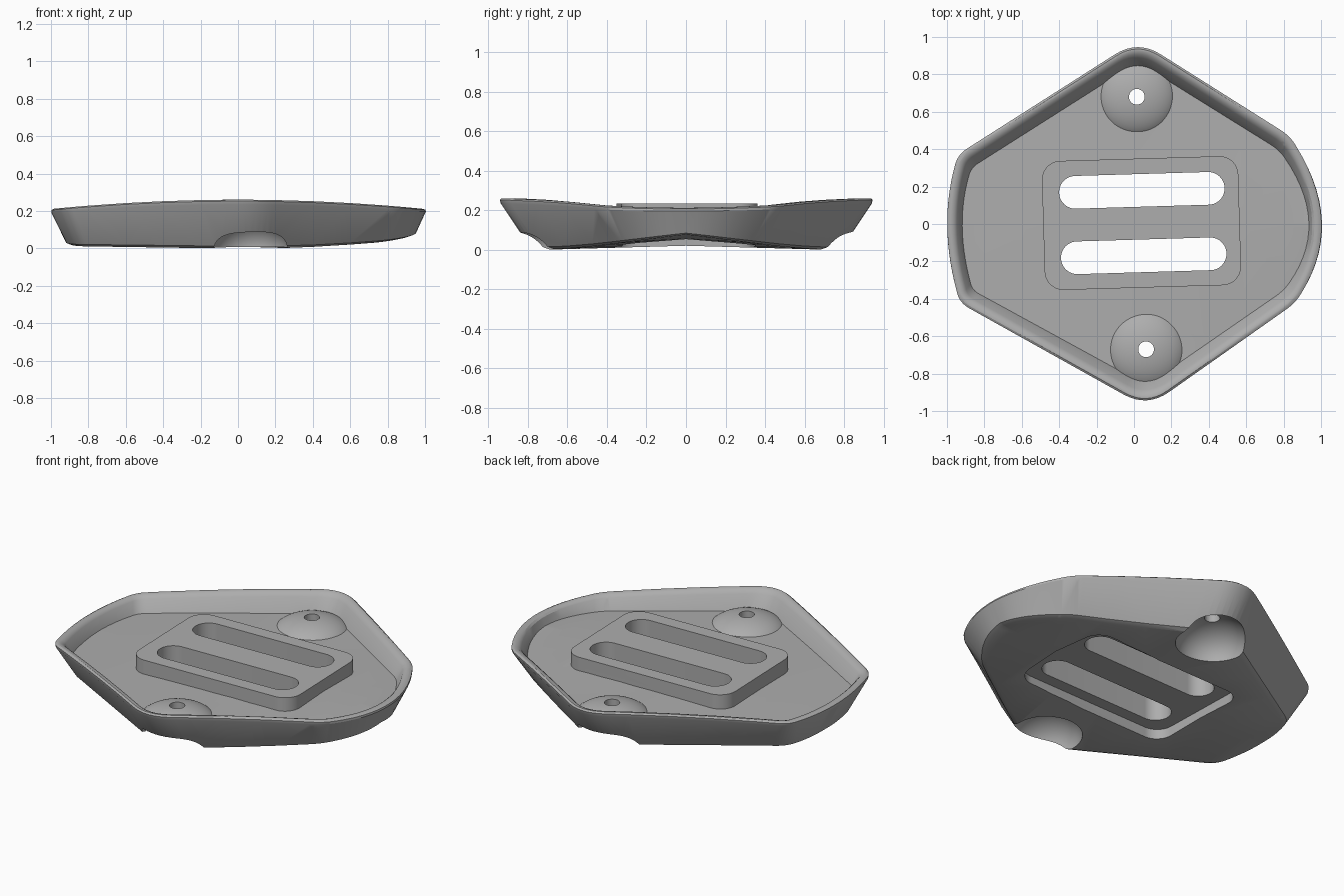
import bpy, bmesh, math
from mathutils import Vector, Matrix

cube = bpy.data.objects.get("Cube")
if cube:
    bpy.data.objects.remove(cube, do_unlink=True)

grey = bpy.data.materials.new("satin grey")
grey.use_nodes = True
grey.diffuse_color = (0.42, 0.42, 0.42, 1)
grey.node_tree.nodes["Principled BSDF"].inputs["Base Color"].default_value = (0.42, 0.42, 0.42, 1)

# Outline controls, anticlockwise: corners with a rounding cut; cut 0 marks a bowed side
CUTS = [0.06, 0, 0.06, 0.15, 0.06, 0, 0.06, 0.15]
RIM = [(.87, -.43), (1.135, 0), (.84, .48), (.02, .998),
       (-.95, .38), (-1.055, 0), (-.94, -.43), (.07, -.995)]
BASE = [(.79, -.34), (1.08, 0), (.77, .37), (.02, .825),
        (-.86, .27), (-.95, 0), (-.86, -.33), (.07, -.82)]


def bezier(a, b, c, n):
    return [a * (1 - t) ** 2 + b * 2 * t * (1 - t) + c * t * t
            for t in (i / n for i in range(n + 1))]


def outline(controls):
    p = [Vector(c) for c in controls]
    n, pts = len(p), []

    def toward(i, j):
        return p[i] + (p[j] - p[i]).normalized() * CUTS[i]
    for i in range(n):
        a, b = (i - 1) % n, (i + 1) % n
        if CUTS[i]:
            pts += bezier(toward(i, a), p[i], toward(i, b), 8)
        else:
            pts += bezier(toward(a, i), p[i], toward(b, i), 14)[1:-1]
    return pts


RIM_RING, BASE_RING = outline(RIM), outline(BASE)


def ring(h, inset):
    """Outline at relative height h, moved inward by inset."""
    k = min(h, 1)
    pts = [b.lerp(r, k) for r, b in zip(RIM_RING, BASE_RING)]
    n, out = len(pts), []
    for i, q in enumerate(pts):
        d = (pts[(i + 1) % n] - pts[i - 1]).normalized()
        out.append(q + Vector((-d.y, d.x)) * inset)
    return out


def underside(x, y):
    lift = 0.02 + 0.06 * max(0, x)
    return lift * max(0, 1 - abs(y) / 0.7)


def finish(name, bm):
    bmesh.ops.recalc_face_normals(bm, faces=bm.faces)
    mesh = bpy.data.meshes.new(name)
    bm.to_mesh(mesh)
    bm.free()
    mesh.materials.append(grey)
    ob = bpy.data.objects.new(name, mesh)
    bpy.context.collection.objects.link(ob)
    return ob


def loft(name, levels):
    """Closed solid through rings, then bent to the creased floor and arched rim."""
    bm = bmesh.new()
    rings = [[bm.verts.new((q.x, q.y, h)) for q in ring(h, inset)] for h, inset in levels]
    n = len(rings[0])
    for lo, hi in zip(rings, rings[1:]):
        for i in range(n):
            j = (i + 1) % n
            bm.faces.new((lo[i], lo[j], hi[j], hi[i]))
    bm.faces.new(rings[0][::-1])
    bm.faces.new(rings[-1])
    planes = [((0, 0, 0), (0, 1, 0))] + [((i / 5, 0, 0), (1, 0, 0)) for i in range(-4, 5)]
    for co, no in planes:
        bmesh.ops.bisect_plane(bm, geom=bm.verts[:] + bm.edges[:] + bm.faces[:],
                               dist=1e-5, plane_co=co, plane_no=no)
    for v in bm.verts:
        low = underside(v.co.x, v.co.y)
        high = 0.26 - 0.05 * v.co.x ** 2
        v.co.z = low + (high - low) * v.co.z
    bmesh.ops.triangulate(bm, faces=bm.faces)
    return finish(name, bm)


def slab(name, centre, size, radius, z0, z1):
    """Upright prism with rounded corners, turned slightly."""
    bm = bmesh.new()
    pts = []
    for k, (sx, sy) in enumerate([(1, 1), (-1, 1), (-1, -1), (1, -1)]):
        for i in range(13):
            a = math.pi / 2 * (k + i / 12)
            pts.append((sx * (size[0] / 2 - radius) + radius * math.cos(a),
                        sy * (size[1] / 2 - radius) + radius * math.sin(a), z0))
    face = bm.faces.new([bm.verts.new(q) for q in pts])
    top = bmesh.ops.extrude_face_region(bm, geom=[face])["geom"]
    for v in top:
        if isinstance(v, bmesh.types.BMVert):
            v.co.z = z1
    bmesh.ops.remove_doubles(bm, verts=bm.verts, dist=1e-4)
    bm.transform(Matrix.Translation((*centre, 0)) @ Matrix.Rotation(math.radians(1.7), 4, 'Z'))
    return finish(name, bm)


def ellipsoid(name, centre, r, h):
    bm = bmesh.new()
    bmesh.ops.create_icosphere(bm, subdivisions=5, radius=1)
    bm.transform(Matrix.Translation(centre) @ Matrix.Diagonal((r, r, h, 1)))
    return finish(name, bm)


def drill(name, centre):
    bm = bmesh.new()
    bmesh.ops.create_cone(bm, cap_ends=True, segments=32, radius1=0.042, radius2=0.042,
                          depth=1, matrix=Matrix.Translation((*centre, 0.03))
                          @ Matrix.Rotation(0.07, 4, 'Z'))
    return finish(name, bm)


def subtract(target, cutters):
    """Cut one part at a time, keeping each result."""
    for c in cutters:
        m = target.modifiers.new(c.name, 'BOOLEAN')
        m.operation, m.solver, m.object = 'DIFFERENCE', 'EXACT', c
        graph = bpy.context.evaluated_depsgraph_get()
        mesh = bpy.data.meshes.new_from_object(target.evaluated_get(graph))
        target.modifiers.clear()
        target.data = mesh
        bpy.data.objects.remove(c, do_unlink=True)


BOSSES = [(0.015, 0.68), (0.065, -0.67)]
SLOTS = [(0.042, 0.18), (0.052, -0.17)]
PLATE = (0.04, 0.005)

# Flared tray body, with a rounded outer lip
tray = loft("tray", [(0, 0.02), (0.05, 0), (0.9, 0), (0.97, 0.007), (1, 0.022)])

# Hollow of the tray, leaving the raised plate and the two domes standing
pocket = loft("pocket", [(0.58, 0.05), (0.9, 0.052), (0.97, 0.045), (1.0, 0.032), (1.3, 0.03)])
subtract(pocket, [slab("plate", PLATE, (1.05, 0.69), 0.1, -0.1, 0.235)]
         + [ellipsoid("dome", (x, y, 0.1), 0.218, 0.105) for x, y in BOSSES])

# Screw holes and strap slots, then the hollow, underside recess and dome cavities
subtract(tray, [drill("screw_hole", b) for b in BOSSES]
         + [slab("slot", s, (0.885, 0.175), 0.087, -0.3, 0.5) for s in SLOTS]
         + [pocket, slab("recess", PLATE, (1.03, 0.67), 0.1, -0.2, 0.07)]
         + [ellipsoid("cavity", (x, y, 0), 0.2, 0.165) for x, y in BOSSES])

bpy.ops.object.select_all(action='DESELECT')
tray.select_set(True)
bpy.context.view_layer.objects.active = tray
bpy.ops.object.shade_smooth_by_angle(angle=math.radians(28))
